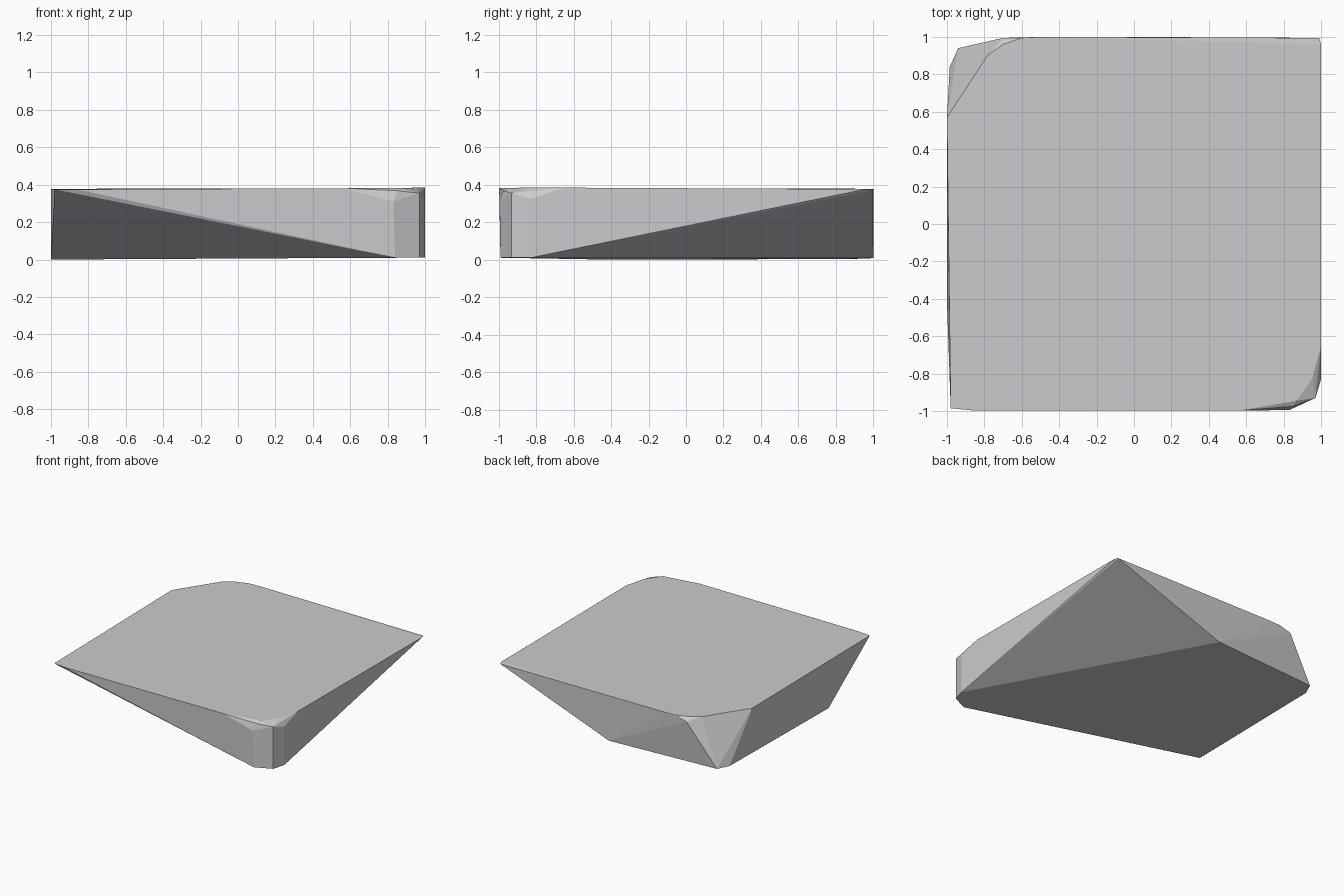
import bpy, bmesh, math

# Corner points of the faceted slab, grouped by level
top_rim = [
    (-0.98, -0.985, 0.375), (-0.86, -0.997, 0.375),            # front left tip
    (0.57, -0.997, 0.381), (0.87, -0.945, 0.383),              # front right rounding
    (0.955, -0.82, 0.384), (1.0, -0.65, 0.384),
    (1.0, 0.96, 0.376), (0.99, 0.995, 0.372),                  # back right tip
    (-0.50, 1.0, 0.378), (-0.60, 0.995, 0.378),                # back left chamfer
    (-0.70, 0.96, 0.378), (-0.78, 0.905, 0.378), (-1.0, 0.57, 0.378),
]
shoulder = [
    (0.83, -0.995, 0.31), (0.85, -0.975, 0.368),               # front right shoulder
    (0.97, -0.93, 0.355), (1.0, -0.83, 0.325),
    (-0.70, 0.995, 0.35),                                      # back left shoulder
]
base = [
    (0.84, -0.99, 0.01), (0.97, -0.93, 0.01), (1.0, -0.83, 0.01),
    (0.0, 1.0, 0.008), (-0.94, 0.94, 0.005),
    (-0.985, 0.84, 0.003), (-1.0, -0.42, 0.0),
]

# Faceted slab: hull of the corner points, nearly flat facets merged
bm = bmesh.new()
for p in top_rim + shoulder + base:
    bm.verts.new(p)
hull = bmesh.ops.convex_hull(bm, input=bm.verts[:])
loose = {v for v in hull["geom_interior"] + hull["geom_unused"]
         if isinstance(v, bmesh.types.BMVert)}
bmesh.ops.delete(bm, geom=list(loose), context='VERTS')
bmesh.ops.dissolve_limit(bm, angle_limit=math.radians(1.5),
                         verts=bm.verts[:], edges=bm.edges[:])
bmesh.ops.recalc_face_normals(bm, faces=bm.faces[:])

mesh = bpy.data.meshes.new("faceted_slab")
bm.to_mesh(mesh)
bm.free()
slab = bpy.data.objects.new("faceted_slab", mesh)
bpy.context.collection.objects.link(slab)
